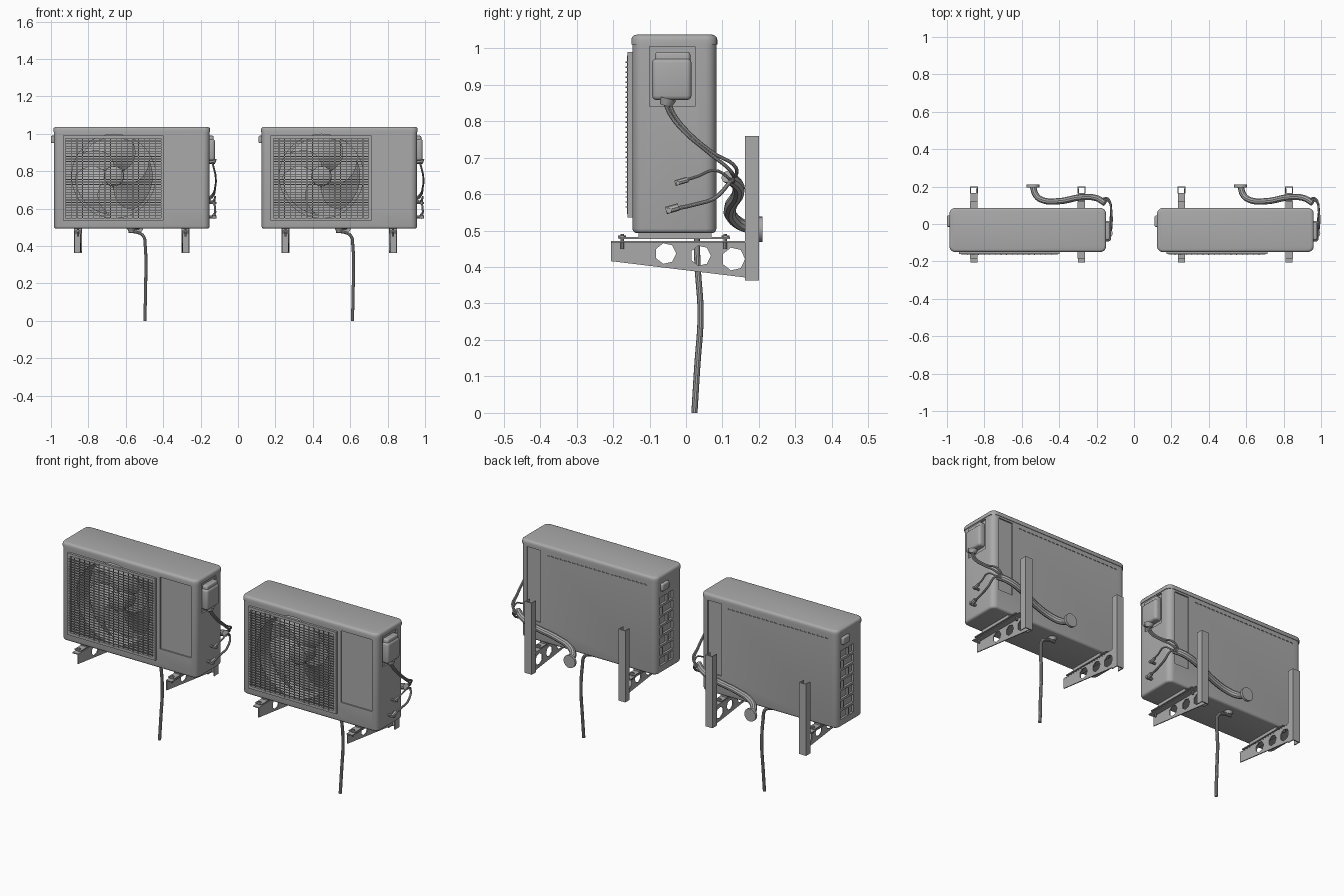
import bpy, bmesh, math
from math import sin, cos, pi, radians
from mathutils import Matrix, Vector

if "Cube" in bpy.data.objects:
    bpy.data.objects.remove(bpy.data.objects["Cube"])

grey = bpy.data.materials.new("light_grey")
grey.diffuse_color = (0.4, 0.4, 0.4, 1)
grey.use_nodes = True
grey.node_tree.nodes["Principled BSDF"].inputs["Base Color"].default_value = grey.diffuse_color
parts = []


def finish(name, me):
    ob = bpy.data.objects.new(name, me)
    bpy.context.collection.objects.link(ob)
    me.materials.clear()
    me.materials.append(grey)
    me.polygons.foreach_set("use_smooth", [True] * len(me.polygons))
    me.set_sharp_from_angle(angle=radians(35))
    parts.append(ob)
    return ob


def from_bm(name, bm):
    bmesh.ops.recalc_face_normals(bm, faces=bm.faces)
    me = bpy.data.meshes.new(name)
    bm.to_mesh(me)
    bm.free()
    return finish(name, me)


def add_box(bm, lo, hi):
    lo, hi = Vector(lo), Vector(hi)
    m = Matrix.Translation((lo + hi) / 2) @ Matrix.Diagonal((*(hi - lo), 1))
    return bmesh.ops.create_cube(bm, size=1, matrix=m)["verts"]


def boxes(name, pairs):
    bm = bmesh.new()
    for lo, hi in pairs:
        add_box(bm, lo, hi)
    return from_bm(name, bm)


def soft_box(name, lo, hi, corner, top=0, bottom=0):
    """Box with rounded upright corners and rounded top / bottom rims."""
    bm = bmesh.new()
    add_box(bm, lo, hi)
    up = [e for e in bm.edges if abs(e.verts[0].co.z - e.verts[1].co.z) > 1e-4]
    bmesh.ops.bevel(bm, geom=up, offset=corner, segments=5, profile=0.5, affect='EDGES')
    for z, w in ((hi[2], top), (lo[2], bottom)):
        if w:
            rim = [e for e in bm.edges if all(abs(v.co.z - z) < 1e-5 for v in e.verts)]
            bmesh.ops.bevel(bm, geom=rim, offset=w, segments=3, profile=0.5, affect='EDGES')
    return from_bm(name, bm)


def add_cyl(bm, a, b, r1, r2=None, n=24):
    a, b = Vector(a), Vector(b)
    m = Matrix.Translation((a + b) / 2) @ (b - a).to_track_quat('Z', 'Y').to_matrix().to_4x4()
    bmesh.ops.create_cone(bm, cap_ends=True, segments=n, radius1=r1,
                          radius2=r1 if r2 is None else r2, depth=(b - a).length, matrix=m)


def cyls(name, items):
    bm = bmesh.new()
    for it in items:
        add_cyl(bm, *it)
    return from_bm(name, bm)


def curve_mesh(name, cu, matrix=None):
    ob = bpy.data.objects.new(name + "_curve", cu)
    bpy.context.collection.objects.link(ob)
    bpy.context.view_layer.update()
    me = bpy.data.meshes.new_from_object(ob.evaluated_get(bpy.context.evaluated_depsgraph_get()))
    bpy.data.objects.remove(ob)
    if matrix:
        me.transform(matrix)
    return finish(name, me)


def tube(name, pts, r):
    cu = bpy.data.curves.new(name, 'CURVE')
    cu.dimensions = '3D'
    cu.bevel_depth, cu.bevel_resolution, cu.resolution_u = r, 3, 6
    cu.use_fill_caps = True
    sp = cu.splines.new('BEZIER')
    sp.bezier_points.add(len(pts) - 1)
    for bp, p in zip(sp.bezier_points, pts):
        bp.co = p
        bp.handle_left_type = bp.handle_right_type = 'AUTO'
    return curve_mesh(name, cu)


def cut(ob, cutter):
    mod = ob.modifiers.new("cut", 'BOOLEAN')
    mod.operation, mod.solver, mod.object = 'DIFFERENCE', 'EXACT', cutter
    bpy.context.view_layer.update()
    me = bpy.data.meshes.new_from_object(ob.evaluated_get(bpy.context.evaluated_depsgraph_get()))
    ob.modifiers.clear()
    ob.data = me
    me.materials.clear()
    me.materials.append(grey)
    me.set_sharp_from_angle(angle=radians(35))
    parts.remove(cutter)
    bpy.data.objects.remove(cutter)


# Casing with lid
X0, X1, YF, YB = -0.984, -0.152, -0.147, 0.083
FX, FZ = -0.664, 0.774
body = soft_box("casing", (X0, YF, 0.493), (X1, YB, 1.02), 0.03, bottom=0.012)
soft_box("lid", (X0 - 0.003, YF - 0.003, 1.01), (X1 + 0.003, YB + 0.003, 1.037), 0.032, top=0.014)
# Fan well
cut(body, cyls("well_cutter", [((FX, -0.3, FZ), (FX, -0.03, FZ), 0.224, 0.224, 48)]))
# Shallow panels at front, back and right side
cut(body, boxes("panel_cutter", [
    ((-0.375, -0.2, 0.602), (-0.185, YF + 0.007, 1.0)),
    ((-0.275, YB - 0.007, 0.60), (-0.19, 0.2, 1.0)),
    ((X1 - 0.008, -0.1, 0.84), (0, 0.025, 1.005))]))
# Staggered vents on the left side, row of small slots on the back
vents = []
for i in range(7):
    z = 0.535 + i * 0.056
    split = 0.025 if i % 2 else -0.02
    vents += [((-1.1, -0.065, z), (X0 + 0.012, split - 0.005, z + 0.044)),
              ((-1.1, split + 0.005, z), (X0 + 0.012, 0.05, z + 0.044))]
vents += [((-0.93 + i * 0.026, YB - 0.004, 0.982), (-0.914 + i * 0.026, 0.2, 0.988)) for i in range(24)]
cut(body, boxes("vent_cutter", vents))
soft_box("side_handle", (-1.0, -0.015, 0.95), (X0 + 0.01, 0.045, 0.99), 0.007, 0.006, 0.006)

# Fan: hub and three swept blades
cyls("fan_hub", [((FX, -0.03, FZ), (FX, -0.115, FZ), 0.055, 0.053, 32),
                 ((FX, -0.115, FZ), (FX, -0.122, FZ), 0.053, 0.04, 32)])
bm = bmesh.new()
N = 8
for k in range(3):
    grid = []
    for i in range(N + 1):
        t = i / N
        r = 0.05 + 0.158 * t
        row = []
        for j in range(N + 1):
            s = j / N
            a = k * 2 * pi / 3 + 0.5 + 0.55 * t * t + s * radians(60 + 25 * t)
            row.append(bm.verts.new((FX + r * cos(a), -0.055 - 0.055 * s, FZ + r * sin(a))))
        grid.append(row)
    for i in range(N):
        for j in range(N):
            bm.faces.new((grid[i][j], grid[i + 1][j], grid[i + 1][j + 1], grid[i][j + 1]))
from_bm("fan_blades", bm)

# Grille frame and wires
gx0, gx1, gz0, gz1, w = -0.936, -0.397, 0.536, 0.99, 0.015
boxes("grille_frame", [
    ((gx0, -0.16, gz0), (gx1, YF, gz0 + w)), ((gx0, -0.16, gz1 - w), (gx1, YF, gz1)),
    ((gx0, -0.16, gz0 + w), (gx0 + w, YF, gz1 - w)), ((gx1 - w, -0.16, gz0 + w), (gx1, YF, gz1 - w))])
wires = []
for i in range(1, 31):
    z = gz0 + w + (gz1 - gz0 - 2 * w) * i / 31
    wires.append(((gx0 + 0.01, -0.166, z - 0.0018), (gx1 - 0.01, -0.162, z + 0.0018)))
for i in range(1, 17):
    x = gx0 + w + (gx1 - gx0 - 2 * w) * i / 17
    wires.append(((x - 0.0018, -0.162, gz0 + 0.01), (x + 0.0018, -0.158, gz1 - 0.01)))
boxes("grille_wires", wires)

# Wall brackets: post, perforated arm, foot rail, bolts
for side, x in (("left", -0.856), ("right", -0.281)):
    s = 1 if side == "left" else -1
    h = 0.0215
    boxes(side + "_wall_post", [((x - h, 0.194, 0.363), (x + h, 0.2, 0.76)),
                                ((x - h, 0.162, 0.363), (x - h + 0.005, 0.194, 0.76)),
                                ((x + h - 0.005, 0.162, 0.363), (x + h, 0.194, 0.76))])
    cu = bpy.data.curves.new("arm", 'CURVE')
    cu.dimensions, cu.fill_mode, cu.extrude = '2D', 'BOTH', 0.0025
    loops = [[(-0.205, 0.47), (-0.205, 0.416), (0.19, 0.368), (0.19, 0.47)]]
    for cy, cz, r in ((-0.056, 0.437, 0.029), (0.04, 0.431, 0.028), (0.13, 0.422, 0.032)):
        loops.append([(cy + r * cos(2 * pi * i / 7), cz + r * sin(2 * pi * i / 7)) for i in range(7)])
    for pts in loops:
        sp = cu.splines.new('POLY')
        sp.points.add(len(pts) - 1)
        for p, (u, v) in zip(sp.points, pts):
            p.co = (u, v, 0, 1)
        sp.use_cyclic_u = True
    # curve plane (u, v) -> (y, z)
    place = Matrix(((0, 0, 1, x + s * 0.015), (1, 0, 0, 0), (0, 1, 0, 0), (0, 0, 0, 1)))
    curve_mesh(side + "_arm_web", cu, place)
    boxes(side + "_arm_flange", [((x - 0.018, -0.205, 0.467), (x + 0.018, 0.165, 0.472))])
    boxes(side + "_foot_rail", [((x - 0.02, -0.185, 0.477), (x + 0.02, 0.12, 0.482)),
                                ((x - 0.02, -0.13, 0.482), (x + 0.02, 0.07, 0.495))])
    cyls(side + "_bolts", [((x, y, 0.45), (x, y, 0.49), 0.005, 0.005, 8) for y in (-0.175, 0.108)]
         + [((x, y, 0.481), (x, y, 0.487), 0.011, 0.011, 6) for y in (-0.175, 0.108)])

# Terminal cover with cable outlet
soft_box("terminal_cover", (-0.165, -0.093, 0.858), (-0.123, 0.015, 0.972), 0.014, 0.012, 0.012)
soft_box("terminal_cover_top", (-0.165, -0.085, 0.965), (-0.13, 0.012, 0.99), 0.01, 0.008)
cyls("cable_outlet", [((-0.138, -0.055, 0.842), (-0.138, -0.05, 0.862), 0.016, 0.024, 16)])

# Insulated pipe bundle running to the wall flange
tube("pipe_bundle", [(-0.54, 0.2, 0.503), (-0.525, 0.155, 0.515), (-0.49, 0.128, 0.535),
                     (-0.4, 0.122, 0.565), (-0.28, 0.143, 0.603), (-0.2, 0.138, 0.63),
                     (-0.155, 0.112, 0.648)], 0.017)
cyls("wall_flange", [((-0.54, 0.196, 0.503), (-0.54, 0.21, 0.503), 0.035, 0.035, 24)])

# Cables from the bundle to the terminal cover
for i, d in enumerate((0, 0.012)):
    tube("cable_%d" % (i + 1), [(-0.18, 0.13, 0.637), (-0.14, 0.125 + d, 0.66 + d), (-0.122, 0.06 + d, 0.715),
                                (-0.12, -0.01 + d, 0.775), (-0.13, -0.045 + d, 0.82),
                                (-0.138, -0.058 + d, 0.85)], 0.005)
# Refrigerant pipes and valves
for n, y, z, r in (("upper", -0.03, 0.63, 0.006), ("lower", -0.055, 0.555, 0.008)):
    tube(n + "_refrigerant_pipe", [(-0.18, 0.13, 0.633), (-0.14, 0.125, 0.637), (-0.122, 0.08, z + 0.035),
                                   (-0.125, 0.03, z + 0.018), (-0.128, y, z)], r * 0.7)
    cyls(n + "_valve", [((-0.128, y, z), (-0.128, y + 0.035, z + 0.01), r * 1.3, r * 1.3, 8),
                        ((-0.16, y + 0.008, z), (-0.115, y + 0.008, z), r, r, 8)])

# Drain hose under the base
cyls("drain_spout", [((-0.57, 0.03, 0.478), (-0.57, 0.03, 0.497), 0.015, 0.025, 16)])
tube("drain_hose", [(-0.585, 0.03, 0.478), (-0.535, 0.03, 0.472), (-0.505, 0.03, 0.452), (-0.496, 0.032, 0.4),
                    (-0.493, 0.04, 0.27), (-0.495, 0.031, 0.13), (-0.498, 0.023, 0.0)], 0.0085)

# Second identical unit
for ob in list(parts):
    twin = ob.copy()
    twin.name = "second_" + ob.name
    twin.location.x += 1.11
    bpy.context.collection.objects.link(twin)
